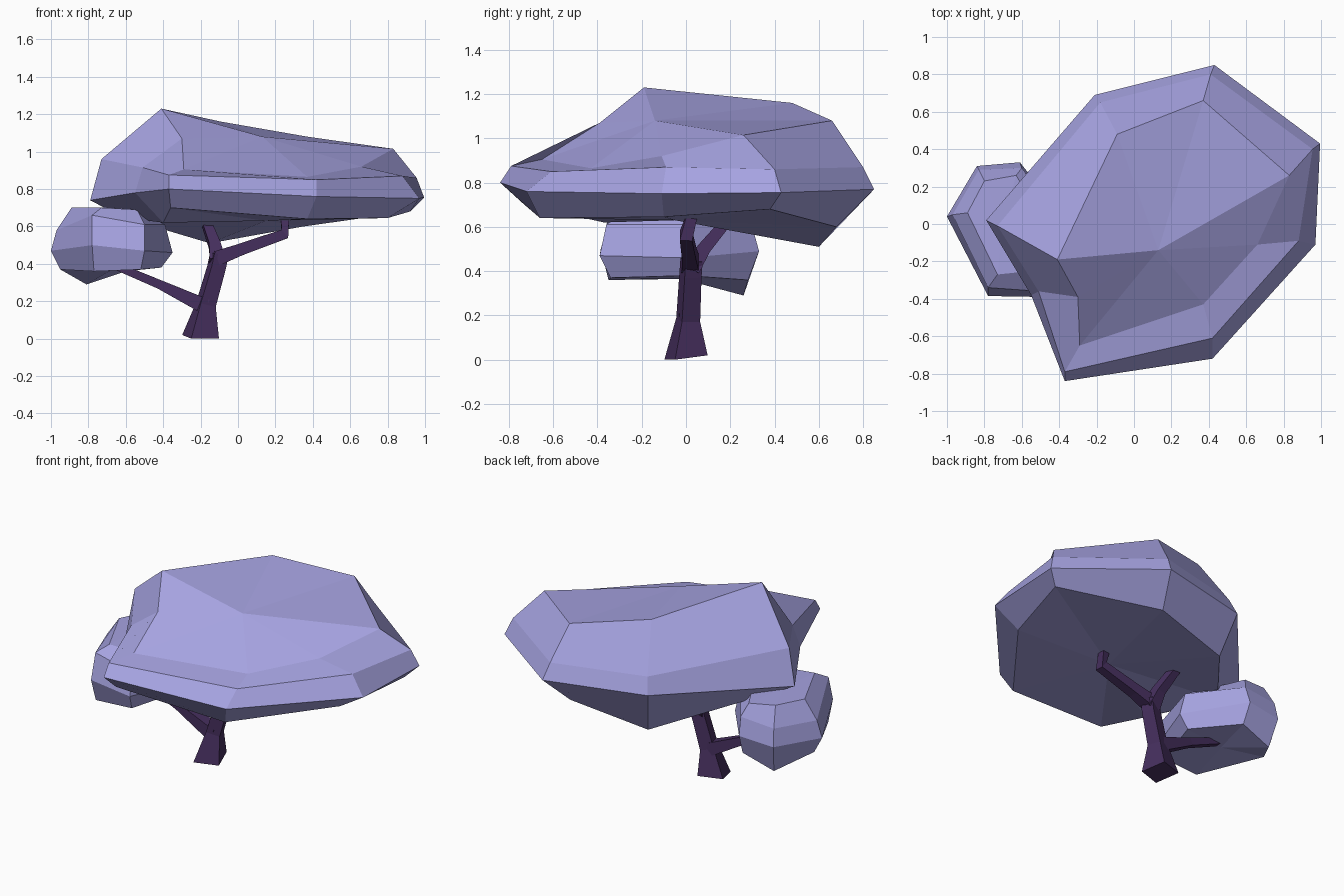
import bpy, bmesh
from mathutils import Vector

if "Cube" in bpy.data.objects:
    bpy.data.objects.remove(bpy.data.objects["Cube"])


def material(name, rgb):
    m = bpy.data.materials.new(name)
    m.diffuse_color = (*rgb, 1)
    m.use_nodes = True
    m.node_tree.nodes["Principled BSDF"].inputs["Base Color"].default_value = m.diffuse_color
    return m


leaf = material("lilac_leaf", (0.38, 0.365, 0.75))
bark = material("plum_bark", (0.06, 0.028, 0.11))


def finish(name, bm, mat):
    bmesh.ops.recalc_face_normals(bm, faces=bm.faces)
    mesh = bpy.data.meshes.new(name)
    bm.to_mesh(mesh)
    bm.free()
    mesh.materials.append(mat)
    ob = bpy.data.objects.new(name, mesh)
    bpy.context.collection.objects.link(ob)
    return ob


def loft(bm, rings):
    """Bridge consecutive rings of points with quads."""
    vs = [[bm.verts.new(p) for p in r] for r in rings]
    n = len(vs[0])
    for a, b in zip(vs, vs[1:]):
        for i in range(n):
            j = (i + 1) % n
            bm.faces.new((a[i], a[j], b[j], b[i]))
    return vs


def fan(bm, ring, centre):
    c = bm.verts.new(centre)
    for i in range(len(ring)):
        bm.faces.new((ring[i], ring[(i + 1) % len(ring)], c))


def blob(name, rings, low, high):
    """Closed faceted crown from stacked rings and two centre points."""
    bm = bmesh.new()
    v = loft(bm, rings)
    fan(bm, v[0], low)
    fan(bm, v[-1], high)
    finish(name, bm, leaf)


# Large canopy: eight-sided rings from underside to lopsided top
bottom = [(-.62, .02, .65), (-.15, .60, .51), (.35, .68, .60), (.92, .38, .68),
          (.80, -.10, .645), (.37, -.66, .64), (-.36, -.73, .70), (-.40, -.37, .62)]
middle = [(-.79, .02, .74), (-.21, .69, .78), (.43, .85, .77), (.995, .43, .755),
          (.97, -.11, .75), (.42, -.72, .76), (-.37, -.84, .80), (-.55, -.38, .78)]
upper = [(-.73, -.01, .96), (-.18, .65, .88), (.41, .80, .87), (.955, .40, .86),
         (.88, -.09, .87), (.42, -.61, .85), (-.37, -.79, .875), (-.51, -.36, .915)]
top = [(-.41, -.19, 1.23), (-.09, .48, 1.16), (.37, .66, 1.08), (.83, .26, 1.015),
       (.66, -.11, .92), (.37, -.43, .865), (-.29, -.65, .905), (-.30, -.39, 1.07)]
blob("large_canopy", [bottom, middle, upper, top], (.15, -.05, .63), (.13, -.14, 1.08))

# Small canopy: six-sided rings
blob("small_canopy", [
    [(-.95, .05, .37), (-.81, .26, .29), (-.60, .28, .36),
     (-.41, 0, .38), (-.52, -.34, .37), (-.77, -.35, .36)],
    [(-1, .04, .47), (-.84, .31, .47), (-.61, .33, .49),
     (-.35, 0, .46), (-.50, -.39, .47), (-.78, -.385, .50)],
    [(-.97, .05, .58), (-.83, .29, .58), (-.60, .30, .60),
     (-.39, 0, .61), (-.50, -.36, .61), (-.78, -.34, .66)],
    [(-.89, .06, .70), (-.80, .23, .70), (-.63, .26, .68),
     (-.48, 0, .66), (-.54, -.25, .69), (-.73, -.27, .70)]],
    (-.68, -.02, .365), (-.70, 0, .70))


def limb(name, path, side=(0, 1, 0), start=None):
    """Four-sided tapering limb along (x, y, z, half_width) points."""
    pts = [Vector(p[:3]) for p in path]
    sections = []
    for i, p in enumerate(pts):
        t = (pts[min(i + 1, len(pts) - 1)] - pts[max(i - 1, 0)]).normalized()
        if i == 0 and start:
            t = Vector(start).normalized()
        u = Vector(side)
        u = (u - t * u.dot(t)).normalized()
        w = t.cross(u)
        r = path[i][3]
        sections.append([p + (u * a + w * b) * r
                         for a, b in ((1, 1), (-1, 1), (-1, -1), (1, -1))])
    bm = bmesh.new()
    v = loft(bm, sections)
    bm.faces.new(v[0])
    bm.faces.new(v[-1])
    finish(name, bm, bark)


# Trunk with a slightly turned, tilted foot, then the branches
limb("trunk", [(-.20, 0, .01, .078), (-.172, .01, .18, .043), (-.115, .02, .38, .04),
               (-.10, .025, .45, .04)], side=(-.31, .95, 0), start=(.04, -.12, 1))
limb("left_branch", [(-.17, .01, .17, .042), (-.42, 0, .29, .024), (-.68, -.01, .40, .02)])
limb("right_branch", [(-.11, .02, .43, .04), (.01, .015, .475, .032),
                      (.25, 0, .56, .028), (.25, .03, .66, .024)])
limb("back_branch", [(-.11, .02, .41, .042), (-.125, .08, .50, .03),
                     (-.17, .18, .62, .024)], side=(1, 0, 0))
